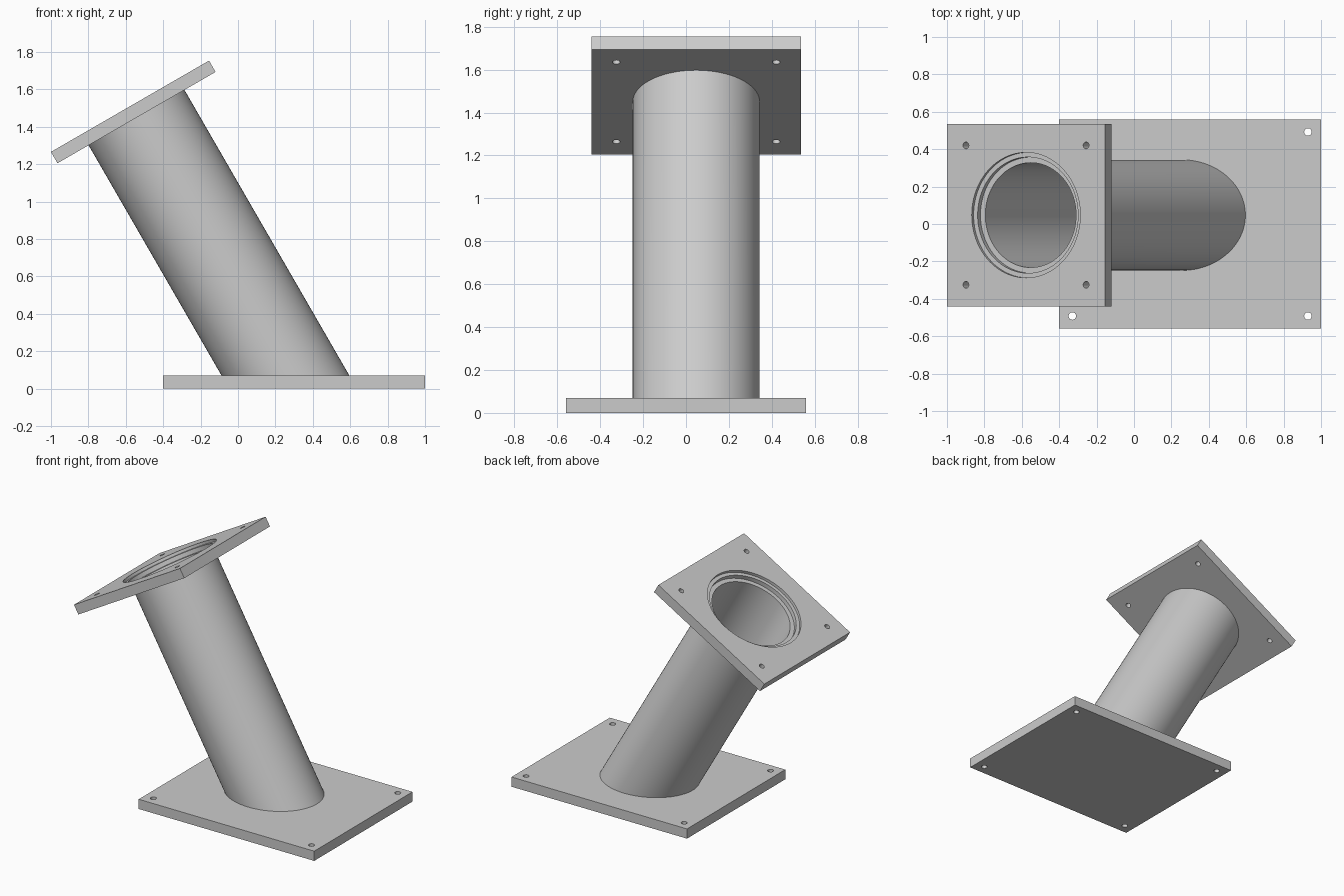
import bpy, bmesh
from math import radians, sin, cos, tau
from mathutils import Matrix, Vector

cube = bpy.data.objects.get("Cube")
if cube:
    bpy.data.objects.remove(cube, do_unlink=True)

TILT = radians(30)
BASE_TOP = 0.07
THICK = 0.07
TUBE_OUTER, TUBE_INNER = 0.296, 0.28
SEGMENTS = 96

# Frame of the tilted flange: origin at the centre of its upper face
flange_frame = Matrix.Translation((-0.5775, 0.0475, 1.51)) @ Matrix.Rotation(-TILT, 4, 'Y')

steel = bpy.data.materials.new("grey_steel")
steel.use_nodes = True
GREY = (0.6, 0.6, 0.6, 1)
steel.diffuse_color = GREY
steel.node_tree.nodes["Principled BSDF"].inputs["Base Color"].default_value = GREY


def make_object(name, bm, matrix):
    bmesh.ops.recalc_face_normals(bm, faces=bm.faces)
    mesh = bpy.data.meshes.new(name)
    bm.to_mesh(mesh)
    bm.free()
    mesh.materials.append(steel)
    obj = bpy.data.objects.new(name, mesh)
    obj.matrix_world = matrix
    bpy.context.collection.objects.link(obj)
    return obj


def select_only(obj):
    bpy.ops.object.select_all(action='DESELECT')
    obj.select_set(True)
    bpy.context.view_layer.objects.active = obj


def drill(obj, x, y, radius, depth, segments):
    """Cut a round hole from the plate's upper face (local z = 0) downward."""
    bm = bmesh.new()
    height = depth + 0.1
    bmesh.ops.create_cone(bm, cap_ends=True, segments=segments, radius1=radius,
                          radius2=radius, depth=height,
                          matrix=Matrix.Translation((x, y, height / 2 - depth)))
    cutter = make_object("hole_cutter", bm, obj.matrix_world.copy())
    cutter.hide_render = True
    mod = obj.modifiers.new("hole", 'BOOLEAN')
    mod.operation = 'DIFFERENCE'
    mod.solver = 'EXACT'
    mod.object = cutter
    bpy.context.view_layer.update()
    select_only(obj)
    bpy.ops.object.modifier_apply(modifier=mod.name)
    bpy.data.objects.remove(cutter, do_unlink=True)


def plate(name, size_x, size_y, matrix, bolt_x, bolt_y, bolt_radius):
    """Rectangular plate hanging below local z = 0, with four bolt holes."""
    bm = bmesh.new()
    bmesh.ops.create_cube(bm, size=1, matrix=Matrix.Translation((0, 0, -THICK / 2))
                          @ Matrix.Diagonal((size_x, size_y, THICK, 1)))
    obj = make_object(name, bm, matrix)
    for sx in (-1, 1):
        for sy in (-1, 1):
            drill(obj, sx * bolt_x, sy * bolt_y, bolt_radius, THICK + 0.1, 24)
    return obj


# Base plate and tilted flange
base = plate("base_plate", 1.4, 1.12, Matrix.Translation((0.3, 0, BASE_TOP)), 0.63, 0.492, 0.02)
flange = plate("top_flange", 0.976, 0.976, flange_frame, 0.371, 0.3725, 0.018)

# Stepped bore in the flange
for radius, depth in ((0.335, 0.02), (0.31, 0.05), (TUBE_INNER, THICK + 0.1)):
    drill(flange, 0, 0, radius, depth, SEGMENTS)

# Slanted hollow tube, mitred level with the base plate
bm = bmesh.new()
for radius in (TUBE_OUTER, TUBE_INNER):
    upper, lower = [], []
    for i in range(SEGMENTS):
        x, y = radius * cos(tau * i / SEGMENTS), radius * sin(tau * i / SEGMENTS)
        foot = (BASE_TOP - flange_frame.translation.z - sin(TILT) * x) / cos(TILT)
        upper.append(bm.verts.new((x, y, -THICK)))
        lower.append(bm.verts.new((x, y, foot)))
    for i in range(SEGMENTS):
        j = (i + 1) % SEGMENTS
        face = bm.faces.new((lower[i], lower[j], upper[j], upper[i]))
        if radius == TUBE_INNER:
            face.normal_flip()
    rims = (upper, lower) if radius == TUBE_OUTER else rims + (upper, lower)
for outer, inner in zip(rims[:2], rims[2:]):
    for i in range(SEGMENTS):
        j = (i + 1) % SEGMENTS
        bm.faces.new((outer[i], outer[j], inner[j], inner[i]))
tube = make_object("slanted_tube", bm, flange_frame)

for obj in (base, flange, tube):
    select_only(obj)
    bpy.ops.object.shade_smooth_by_angle(angle=radians(30))
